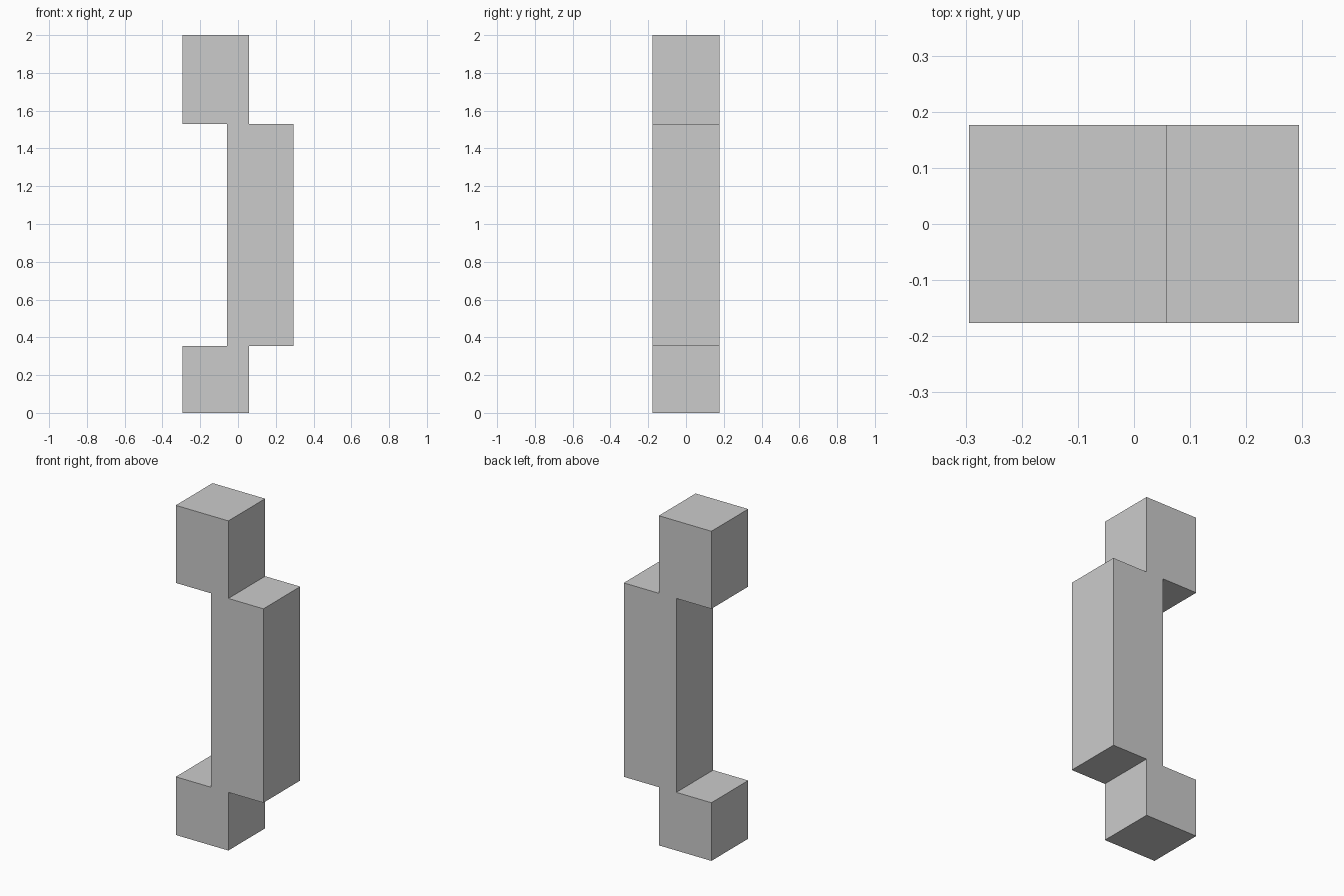
import bpy

# Remove the default object
if "Cube" in bpy.data.objects:
    bpy.data.objects.remove(bpy.data.objects["Cube"], do_unlink=True)

UNIT = 2 / 17      # the whole model is 17 units tall
WIDTH = 3 * UNIT   # every block is 3 units wide and deep
SHIFT = UNIT       # sideways offset of the blocks from the centre

# Plain grey material
grey = bpy.data.materials.new("plain_grey")
grey.use_nodes = True
colour = (0.6, 0.6, 0.6, 1)
grey.diffuse_color = colour
grey.node_tree.nodes["Principled BSDF"].inputs["Base Color"].default_value = colour


def block(name, x, bottom, top):
    """Square block centred on x, from bottom to top in units."""
    height = (top - bottom) * UNIT
    bpy.ops.mesh.primitive_cube_add(size=1, location=(x, 0, bottom * UNIT + height / 2))
    obj = bpy.context.object
    obj.name = name
    obj.scale = (WIDTH, WIDTH, height)
    bpy.ops.object.transform_apply(location=False, rotation=False, scale=True)
    obj.data.materials.append(grey)


# Two end blocks on one side, joined by the grip on the other
block("lower_mount", -SHIFT, 0, 3)
block("grip", SHIFT, 3, 13)
block("upper_mount", -SHIFT, 13, 17)
